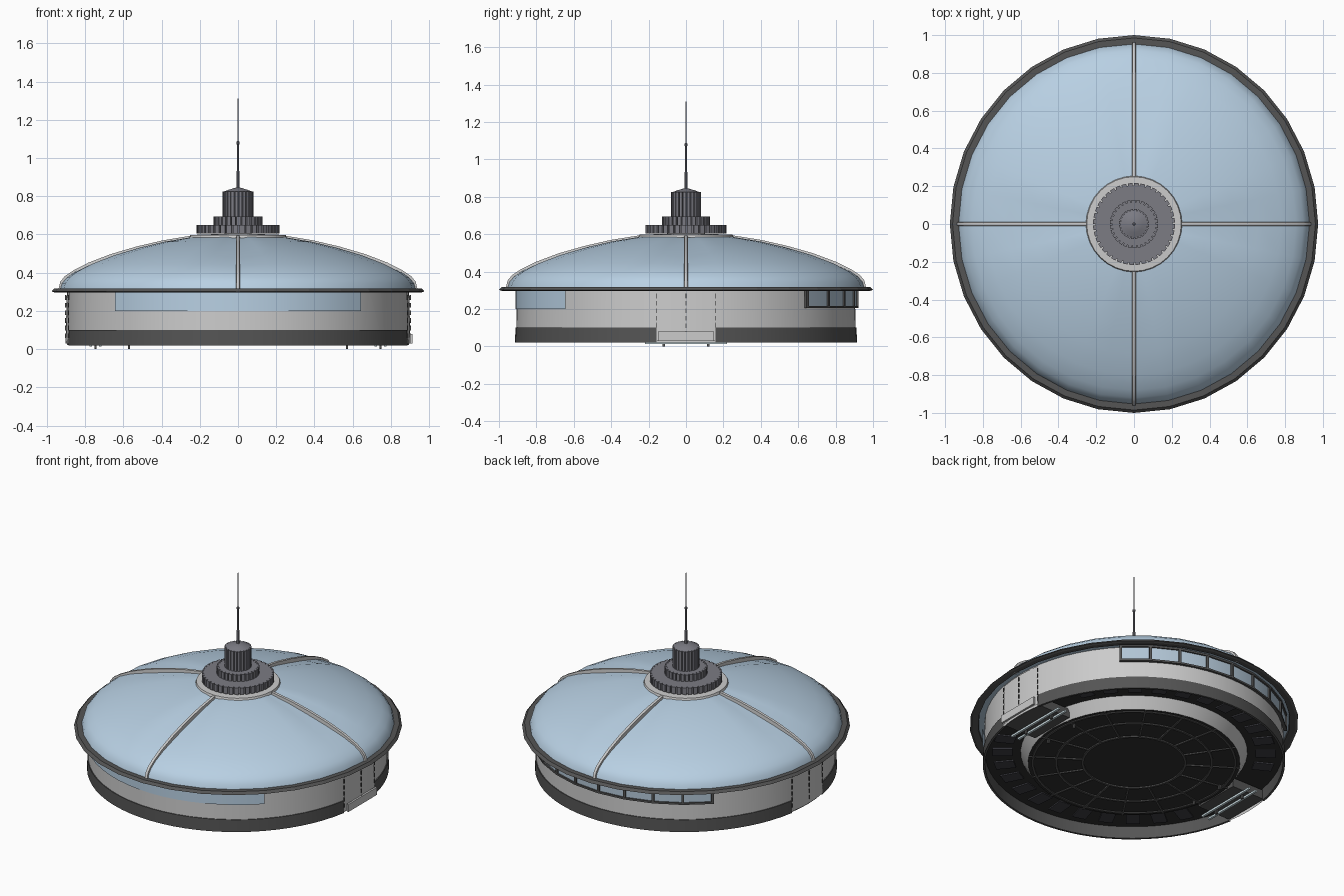
import bpy, bmesh, math
from mathutils import Matrix, Vector
from math import sin, cos, pi, radians

if "Cube" in bpy.data.objects:
    bpy.data.objects.remove(bpy.data.objects["Cube"])

def mat(name, r, g, b):
    m = bpy.data.materials.new(name)
    m.diffuse_color = (r, g, b, 1)
    m.use_nodes = True
    m.node_tree.nodes["Principled BSDF"].inputs["Base Color"].default_value = m.diffuse_color
    return m

BLUE = mat("sky_blue", .48, .63, .77)
GLASS = mat("glass", .45, .57, .68)
DARK = mat("charcoal", .09, .09, .09)
BLACK = mat("underside", .03, .03, .03)
STEEL = mat("hub_steel", .2, .2, .23)
LIGHT = mat("light_strip", .65, .78, .82)

def finish(name, bm, m=None, smooth=False):
    me = bpy.data.meshes.new(name)
    bm.to_mesh(me)
    bm.free()
    ob = bpy.data.objects.new(name, me)
    bpy.context.collection.objects.link(ob)
    if m:
        me.materials.append(m)
    if smooth:
        bpy.ops.object.select_all(action='DESELECT')
        ob.select_set(True)
        bpy.context.view_layer.objects.active = ob
        bpy.ops.object.shade_smooth_by_angle(angle=radians(35))
    return ob

def lathe(name, prof, m=None, seg=32, sx=1, sy=1, a0=0, a1=360, smooth=True, warp=None):
    """Sweep (radius, z) points round the z axis; an arc if a0..a1 is partial."""
    bm = bmesh.new()
    full = a1 - a0 >= 360
    rows = []
    for i in range(seg if full else seg + 1):
        a = radians(a0 + (a1 - a0) * i / seg)
        row = []
        for r, z in prof:
            if warp:
                z += warp(i, r)
            row.append(bm.verts.new((r * cos(a) * sx, r * sin(a) * sy, z)))
        rows.append(row)
    for i in range(seg):
        p, q = rows[i], rows[(i + 1) % len(rows)]
        for j in range(len(prof) - 1):
            bm.faces.new((p[j], q[j], q[j + 1], p[j + 1]))
    bmesh.ops.remove_doubles(bm, verts=bm.verts, dist=1e-5)
    if full:
        bmesh.ops.recalc_face_normals(bm, faces=bm.faces)
    return finish(name, bm, m, smooth)

def boxes(name, items, m=None):
    """items: (centre, size, rotation about z in degrees)"""
    bm = bmesh.new()
    for c, s, rz in items:
        bmesh.ops.create_cube(bm, size=1, matrix=Matrix.Translation(c)
                              @ Matrix.Rotation(radians(rz), 4, 'Z') @ Matrix.Diagonal((*s, 1)))
    return finish(name, bm, m)

def gear(name, r0, r1, z0, z1, teeth, m):
    """Toothed disc: outline alternates between two radii."""
    bm = bmesh.new()
    vs = []
    for i in range(teeth):
        for f, r in ((.02, r0), (.22, r0), (.25, r1), (.97, r1)):
            a = 2 * pi * (i + f) / teeth
            vs.append(bm.verts.new((r * cos(a), r * sin(a), z0)))
    f = bm.faces.new(vs)
    ext = bmesh.ops.extrude_face_region(bm, geom=[f])
    bmesh.ops.translate(bm, vec=(0, 0, z1 - z0),
                        verts=[v for v in ext['geom'] if isinstance(v, bmesh.types.BMVert)])
    bmesh.ops.recalc_face_normals(bm, faces=bm.faces)
    return finish(name, bm, m)

RX, RY = .975, 1.0     # roof is slightly oval
WX, WY = .985, 1.0     # wall too

# Roof shell, dipping a little under the four ribs
dome = [(.955, .31), (.945, .345), (.92, .375), (.88, .405), (.8, .445), (.68, .49),
        (.54, .53), (.4, .562), (.25, .586), (.1, .598), (0, .6)]
lathe("roof_dome", dome, BLUE, 32, RX, RY,
      warp=lambda i, r: -.018 * min(1, r / .5) * (.955 - r) / .3 if i % 8 == 0 and r > .655
      else (-.018 * min(1, r / .5) if i % 8 == 0 else 0))
lathe("roof_soffit", [(.89, .312), (.965, .312)], BLUE, 32, RX, RY)
lathe("roof_rim", [(.945, .318), (.985, .318), (1, .302), (.985, .297), (.95, .302), (.945, .318)],
      DARK, 32, RX, RY, smooth=False)

# Four ribs following the roof profile
bm = bmesh.new()
for k in range(4):
    ca, sa = cos(k * pi / 2), sin(k * pi / 2)
    rows = []
    for r, z in [(.985, .3)] + dome[:-2]:
        row = []
        for w, h in ((-.011, -.025), (-.009, .009), (.009, .009), (.011, -.025)):
            q = r + (h if z < .4 else h * .3)
            row.append(bm.verts.new(((q * ca - w * sa) * RX, (q * sa + w * ca) * RY,
                                     z + (0 if z < .34 else h * .8))))
        rows.append(row)
    for p, q in zip(rows, rows[1:]):
        for j in range(3):
            bm.faces.new((p[j], p[j + 1], q[j + 1], q[j]))
    bm.faces.new(rows[0])
bmesh.ops.recalc_face_normals(bm, faces=bm.faces)
finish("roof_ribs", bm, None, True)

# Hub stack and mast on top
lathe("hub_collar", [(.255, .582), (.25, .597), (.0, .606)], None, 32)
gear("hub_lower_gear", .205, .217, .605, .65, 40, STEEL)
gear("hub_upper_gear", .115, .128, .65, .695, 30, STEEL)
gear("hub_drum", .068, .08, .69, .825, 24, STEEL)
lathe("hub_cap", [(.072, .825), (.045, .835), (0, .848)], STEEL, 24)
lathe("mast", [(.009, .84), (.009, .93), (.005, .935), (.005, 1.07), (.008, 1.072),
               (.008, 1.085), (.0035, 1.088), (.0025, 1.31), (0, 1.31)], STEEL, 8)

# Wall, dark skirting band with gaps at the two doors
lathe("wall", [(.908, .022), (.903, .31)], None, 64, WX, WY)
for nm, a, b in (("back_skirting", 10, 170), ("front_skirting", 190, 350)):
    lathe(nm, [(.904, .1), (.912, .1), (.914, .02), (.9, .02), (.9, .1)], DARK, 32, WX, WY, a, b)

# Front window strip (flush) and back windows with frames
lathe("front_window", [(.911, .2), (.911, .305)], BLUE, 16, 1, 1, 225, 315)
lathe("back_window_glass", [(.912, .212), (.912, .305)], GLASS, 8, 1, 1, 45, 135)
for nm, z in (("window_sill", .205), ("window_head", .3)):
    lathe(nm, [(.9, z), (.922, z), (.922, z + .012), (.9, z + .012), (.9, z)],
          DARK, 8, 1, 1, 45, 135, False)
boxes("window_mullions", [((.912 * cos(a), .912 * sin(a), .258), (.018, .016, .105), math.degrees(a))
                          for a in (radians(45 + 11.25 * i) for i in range(9))], DARK)

# Side doors: leaf with dark seams
for side, nm in ((0, "right"), (180, "left")):
    lathe(nm + "_door", [(.916, .03), (.909, .3)], None, 4, WX, WY, side - 10, side + 10)
    s = 1 if side == 0 else -1
    boxes(nm + "_door_seams", [((s * .915 * WX * cos(t), .915 * sin(t), z), (.006, .005, .025), 0)
                               for t in (radians(-10), 0, radians(10))
                               for z in (.07, .11, .15, .19, .23, .27)], DARK)

# Right-hand threshold board that kicks out at the foot
boxes("threshold_board", [((.907, 0, .055), (.012, .3, .05), 0)])

# Underside: outer ring, lowered inner floor with rings and spokes
lathe("under_ring", [(.905, .1), (.64, .1)], BLACK, 48, WX, WY)
lathe("inner_floor_edge", [(.68, .1), (.635, .03)], None, 48)
lathe("inner_floor", [(.635, .03), (0, .035)], BLACK, 48)
for r in (.3, .46, .6):
    lathe("floor_ring_%d" % (r * 100), [(r, .032), (r, .024), (r + .015, .024), (r + .015, .032)],
          DARK, 48, smooth=False)
boxes("floor_spokes", [((.47 * cos(a), .47 * sin(a), .028), (.33, .012, .008), math.degrees(a))
                       for a in (2 * pi * (i + .5) / 16 for i in range(16))], DARK)
boxes("under_panels", [((.79 * cos(a), .785 * sin(a), .096), (.12, .085, .008), math.degrees(a))
                       for a in (2 * pi * (i + .5) / 32 for i in range(32))
                       if abs(sin(a)) > .3], mat("panel_grey", .05, .05, .06))

# Entry bays under the doors: plate, light strips and small feet
for s, nm in ((1, "right"), (-1, "left")):
    boxes(nm + "_bay_plate", [((s * .76, 0, .06), (.24, .32, .06), 0)], DARK)
    boxes(nm + "_light_strips", [((s * x, 0, .02), (.014, .44, .012), 0) for x in (.72, .77)], LIGHT)
    boxes(nm + "_feet", [((s * x, y, .016), (.012, .014, .032), 0)
                         for x in (.57, .745) for y in (-.118, .118)], DARK)
